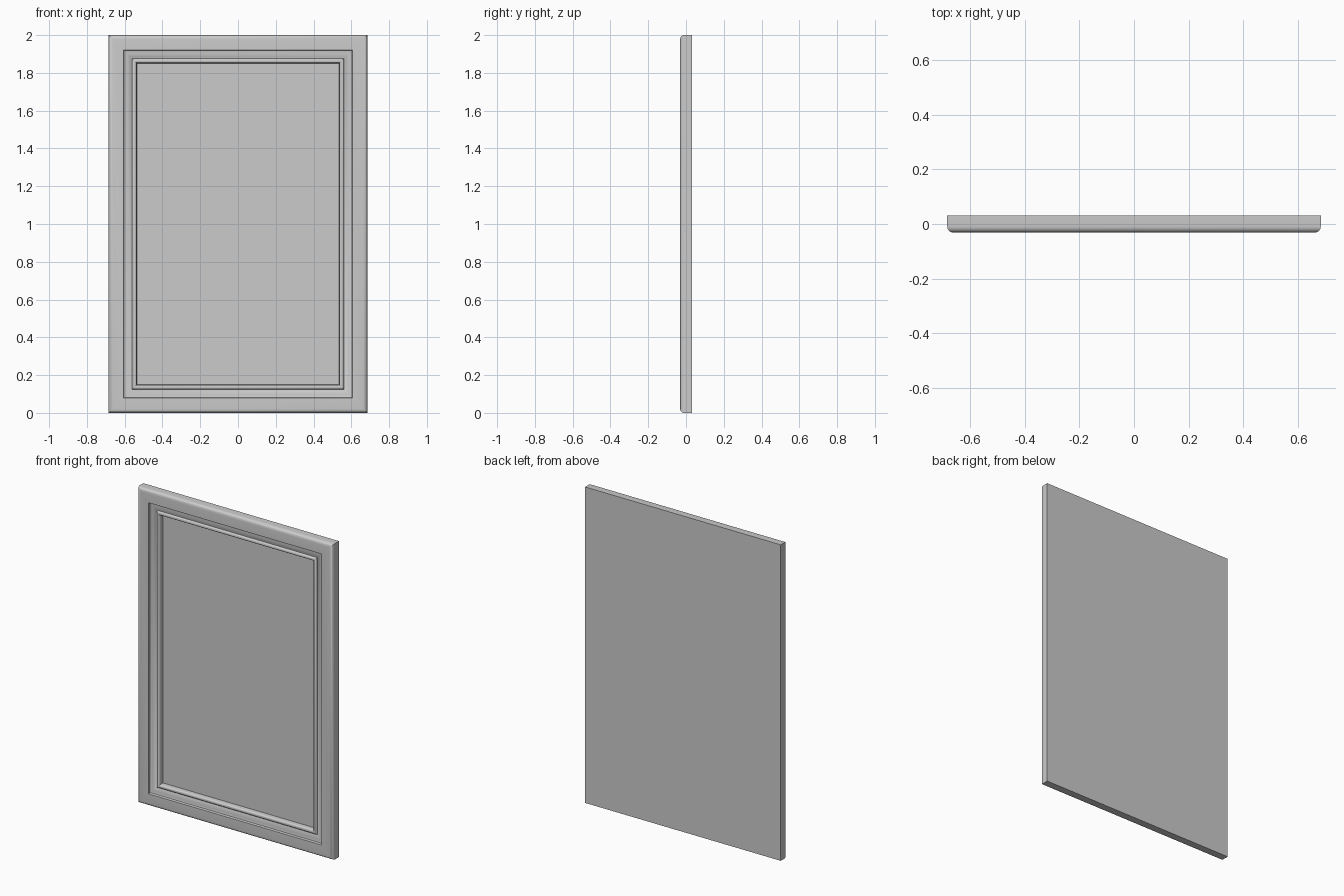
import bpy, bmesh, math

if "Cube" in bpy.data.objects:
    bpy.data.objects.remove(bpy.data.objects["Cube"])

W, H = 0.685, 2.0      # half width, full height
BACK = 0.031


def arc(cx, cy, rx, ry, a0, a1, n):
    """Profile points (inset, y) along an elliptical arc, angles in degrees."""
    return [(cx + rx * math.cos(math.radians(a0 + (a1 - a0) * i / n)),
             cy + ry * math.sin(math.radians(a0 + (a1 - a0) * i / n)))
            for i in range(n + 1)]


def finish(name, bm):
    bmesh.ops.recalc_face_normals(bm, faces=bm.faces)
    me = bpy.data.meshes.new(name)
    bm.to_mesh(me)
    bm.free()
    ob = bpy.data.objects.new(name, me)
    bpy.context.collection.objects.link(ob)
    bpy.ops.object.select_all(action='DESELECT')
    ob.select_set(True)
    bpy.context.view_layer.objects.active = ob
    bpy.ops.object.shade_smooth_by_angle(angle=math.radians(35))
    return ob


def mitred_frame(name, profile):
    """Sweep a closed (inset, y) profile around the door rectangle."""
    bm = bmesh.new()
    loops = []
    for d, y in profile:
        x = W - d
        loops.append([bm.verts.new(c) for c in
                      ((-x, y, d), (x, y, d), (x, y, H - d), (-x, y, H - d))])
    for a, b in zip(loops, loops[1:] + loops[:1]):
        for i in range(4):
            j = (i + 1) % 4
            bm.faces.new((a[i], a[j], b[j], b[i]))
    return finish(name, bm)


def box(name, hx, y0, y1, z0, z1):
    bm = bmesh.new()
    bmesh.ops.create_cube(bm, size=1)
    for v in bm.verts:
        v.co = (v.co.x * 2 * hx, y0 + (v.co.y + 0.5) * (y1 - y0),
                z0 + (v.co.z + 0.5) * (z1 - z0))
    return finish(name, bm)


# Moulded border: rounded outer edge, step, cove, inner bead
profile = [(0, BACK)]
profile += arc(0.022, -0.009, 0.022, 0.022, 180, 270, 6)
profile += [(0.079, -0.031), (0.082, -0.017)]
profile += arc(0.082, -0.003, 0.036, 0.012, -80, -20, 5)
profile += arc(0.136, -0.006, 0.012, 0.012, 180, 360, 8)
profile += [(0.149, 0.016), (0.149, BACK)]
mitred_frame("door_frame", profile)

# Recessed flat panel, flush with the back of the frame
box("center_panel", W - 0.149, 0.015, BACK, 0.149, H - 0.149)
